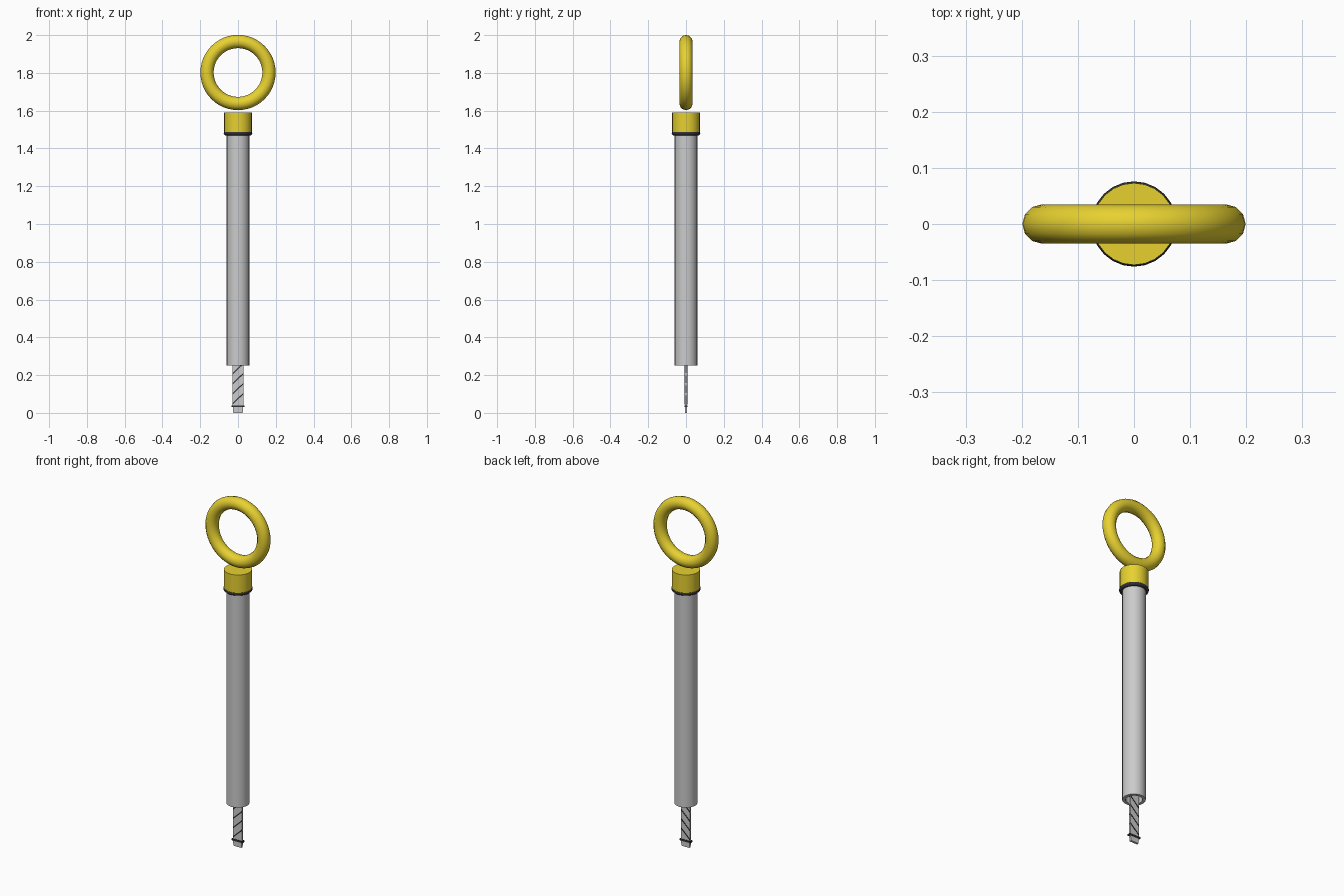
import bpy, bmesh, math
from mathutils import Matrix

if "Cube" in bpy.data.objects:
    bpy.data.objects.remove(bpy.data.objects["Cube"])

SEG = 24


def material(name, rgb):
    m = bpy.data.materials.new(name)
    m.diffuse_color = (*rgb, 1)
    m.use_nodes = True
    m.node_tree.nodes["Principled BSDF"].inputs["Base Color"].default_value = m.diffuse_color
    return m


yellow = material("yellow_plastic", (0.80, 0.64, 0.03))
black = material("black_rubber", (0.03, 0.03, 0.035))


def finish(ob, name, mat=None, smooth=True):
    ob.name = ob.data.name = name
    if mat:
        ob.data.materials.append(mat)
    if smooth:
        bpy.ops.object.select_all(action='DESELECT')
        ob.select_set(True)
        bpy.context.view_layer.objects.active = ob
        bpy.ops.object.shade_smooth_by_angle(angle=math.radians(35))
    return ob


def from_bmesh(bm, name, mat=None, smooth=True):
    bmesh.ops.recalc_face_normals(bm, faces=bm.faces)
    me = bpy.data.meshes.new(name)
    bm.to_mesh(me)
    bm.free()
    ob = bpy.data.objects.new(name, me)
    bpy.context.collection.objects.link(ob)
    return finish(ob, name, mat, smooth)


def lathe(name, profile, mat=None):
    # Revolve a closed (radius, z) profile around z
    bm = bmesh.new()
    rings = [[bm.verts.new((r * math.cos(2 * math.pi * i / SEG),
                            r * math.sin(2 * math.pi * i / SEG), z))
              for i in range(SEG)] for r, z in profile]
    for k, a in enumerate(rings):
        b = rings[(k + 1) % len(rings)]
        for i in range(SEG):
            j = (i + 1) % SEG
            bm.faces.new((a[i], a[j], b[j], b[i]))
    return from_bmesh(bm, name, mat)


def torus(name, z, major, minor, rot, segs, mat):
    bpy.ops.mesh.primitive_torus_add(location=(0, 0, z), rotation=rot,
                                     major_radius=major, minor_radius=minor,
                                     major_segments=segs, minor_segments=12)
    return finish(bpy.context.object, name, mat)


def prism(name, outline, depth, mat=None):
    # Extrude an (x, z) outline symmetrically along y
    bm = bmesh.new()
    f = bm.faces.new([bm.verts.new((x, -depth / 2, z)) for x, z in outline])
    ext = bmesh.ops.extrude_face_region(bm, geom=[f])['geom']
    bmesh.ops.translate(bm, vec=(0, depth, 0),
                        verts=[v for v in ext if isinstance(v, bmesh.types.BMVert)])
    return from_bmesh(bm, name, mat, False)


# Pull ring standing upright over the cap
torus("pull_ring", 1.802, 0.164, 0.035, (math.pi / 2, 0, 0), 48, yellow)

# Cap
bm = bmesh.new()
bmesh.ops.create_cone(bm, cap_ends=True, segments=SEG, radius1=0.073, radius2=0.073,
                      depth=0.105, matrix=Matrix.Translation((0, 0, 1.5375)))
from_bmesh(bm, "cap", yellow)

# Rubber seal under the cap
torus("seal_ring", 1.48, 0.065, 0.011, (0, 0, 0), SEG, black)

# Hollow guide tube
lathe("guide_tube", [(0.06, 0.25), (0.06, 1.49), (0.043, 1.49), (0.043, 0.25)])

# Flat measuring blade, slightly tapered at the tip
W = 0.028
prism("blade", [(-0.025, 0), (0.025, 0), (W, 0.035), (W, 1.48), (-W, 1.48), (-W, 0.035)], 0.012)

# Diagonal grip marks on the blade
for i in range(4):
    z = 0.045 + i * 0.053
    prism(f"grip_mark_{i + 1}",
          [(-W, z), (W, z + 0.053), (W, z + 0.061), (-W, z + 0.008)], 0.015, black)

# Level stop band near the tip
prism("level_band", [(-0.034, 0.03), (0.034, 0.03), (0.034, 0.04), (-0.034, 0.04)], 0.018, black)
